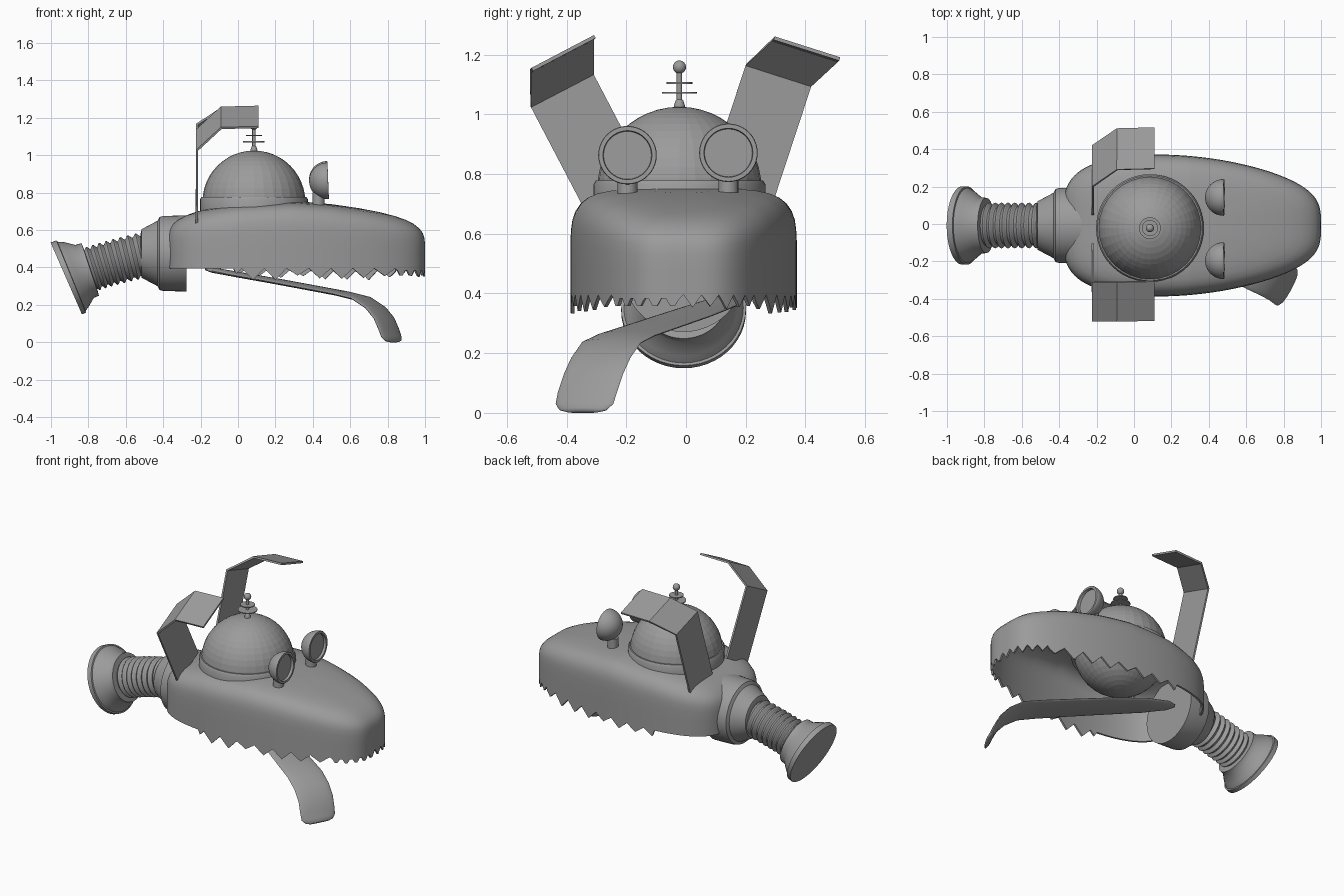
import bpy, bmesh, math, random
from mathutils import Vector

if "Cube" in bpy.data.objects:
    bpy.data.objects.remove(bpy.data.objects["Cube"])

random.seed(4)
CY = -0.008  # centre line of the head
GREY = bpy.data.materials.new("dark_grey")
GREY.diffuse_color = (0.33, 0.33, 0.33, 1)
GREY.use_nodes = True
GREY.node_tree.nodes["Principled BSDF"].inputs["Base Color"].default_value = GREY.diffuse_color


def finish(name, bm, thickness=0.0, offset=-1, angle=35):
    bmesh.ops.recalc_face_normals(bm, faces=bm.faces)
    me = bpy.data.meshes.new(name)
    bm.to_mesh(me)
    bm.free()
    me.materials.append(GREY)
    ob = bpy.data.objects.new(name, me)
    bpy.context.collection.objects.link(ob)
    bpy.ops.object.select_all(action='DESELECT')
    ob.select_set(True)
    bpy.context.view_layer.objects.active = ob
    if thickness:
        mod = ob.modifiers.new("thickness", 'SOLIDIFY')
        mod.thickness, mod.offset = thickness, offset
        bpy.ops.object.modifier_apply(modifier=mod.name)
    bpy.ops.object.shade_smooth_by_angle(angle=math.radians(angle))
    return ob


def loft(name, rings, caps=(True, True), **kw):
    """Skin closed rings of equal point count."""
    bm = bmesh.new()
    vs = [[bm.verts.new(p) for p in r] for r in rings]
    n = len(vs[0])
    for a, b in zip(vs, vs[1:]):
        for i in range(n):
            j = (i + 1) % n
            bm.faces.new((a[i], a[j], b[j], b[i]))
    if caps[0]:
        bm.faces.new(vs[0][::-1])
    if caps[1]:
        bm.faces.new(vs[-1])
    return finish(name, bm, **kw)


def tube(name, stations, n=40, **kw):
    """Circular rings from (centre, axis, radius) stations."""
    rings = []
    for c, axis, r in stations:
        t = Vector(axis).normalized()
        u = t.cross(Vector((0, 1, 0)))
        v = t.cross(u)
        rings.append([Vector(c) + r * (math.cos(a) * u + math.sin(a) * v)
                      for a in (2 * math.pi * i / n for i in range(n))])
    return loft(name, rings, **kw)


def turned(name, origin, axis, profile, n=40, **kw):
    """Straight turned part; profile is (distance along axis, radius)."""
    o, a = Vector(origin), Vector(axis)
    return tube(name, [(o + a * d, axis, r) for d, r in profile], n, **kw)


def ball(name, centre, r, seg, rings, **kw):
    bm = bmesh.new()
    bmesh.ops.create_uvsphere(bm, u_segments=seg, v_segments=rings, radius=r)
    bmesh.ops.translate(bm, verts=bm.verts, vec=centre)
    return finish(name, bm, **kw)


def lerp(table, x):
    for (x0, y0), (x1, y1) in zip(table, table[1:]):
        if x <= x1:
            return y0 + (y1 - y0) * max(0, (x - x0) / (x1 - x0))
    return table[-1][1]


# Head shell: plan outline (rounder at the snout), evenly resampled
def plan(t):
    c, s = math.cos(t), math.sin(t)
    x = 0.31 + 0.69 * c
    k = x + 0.2
    w = 0.409 - 0.06 * k - 0.03 * k * k
    return Vector((x, math.copysign(abs(s) ** (0.58 if c > 0 else 0.5), s) * w))


dense = [plan(2 * math.pi * i / 6000) for i in range(6001)]
lengths = [0]
for a, b in zip(dense, dense[1:]):
    lengths.append(lengths[-1] + (b - a).length)
N, outline, k = 240, [], 0
for i in range(N):
    while lengths[k] < lengths[-1] * i / N:
        k += 1
    outline.append(dense[k])

# Jagged teeth along the rim, smaller and closer at the snout
teeth, phase, depth = [], 0.0, 0.05
for p in outline:
    f = phase % 1
    if f < 1e-6:
        depth = random.uniform(0.035, 0.065)
    teeth.append(depth * (1 - abs(2 * f - 1)) if p.x > -0.02 else 0)
    phase += 0.25 if p.x > 0.85 else 0.125

TOP = [(-.38, .69), (-.2, .72), (0, .745), (.3, .755), (.5, .74), (.7, .715), (.9, .68), (1, .66)]
LEVELS = [(1, .07), (1, .3), (1, .5), (.994, .62), (.982, .71), (.955, .79), (.91, .86),
          (.85, .91), (.77, .945), (.65, .97), (.5, .985), (.3, .995), (.1, 1)]
rings = [[(p.x, p.y + CY, 0.395 - d) for p, d in zip(outline, teeth)]]
for r, f in LEVELS:
    ring = []
    for p in outline:
        x = 0.31 + (p.x - 0.31) * r
        ring.append((x, p.y * r + CY, 0.395 + (lerp(TOP, x) - 0.395) * f))
    rings.append(ring)
loft("head_shell", rings, caps=(False, True), thickness=0.012, angle=50)

# Faceted dome with base ring
DX, DY = 0.085, -0.022
ball("dome", (DX, DY, 0.75), 0.275, 32, 24, angle=1)
turned("dome_ring", (DX, DY, 0), (0, 0, 1), [(.70, .288), (.765, .288), (.778, .28), (.778, .26)], 48)

# Antenna
turned("antenna_stem", (DX, DY, 0), (0, 0, 1),
       [(1.01, .02), (1.03, .018), (1.045, .013), (1.05, .009), (1.16, .009)], 16)
for z, r in ((1.072, .058), (1.105, .043)):
    turned("antenna_disc", (DX, DY, z), (0, 0, 1), [(-.003, r), (.003, r)], 32)
ball("antenna_tip", (DX, DY, 1.158), 0.022, 16, 12)

# Eyes: half-round cups with recessed lenses on short stalks
for y, z in ((-.196, .863), (.142, .871)):
    cup = [(-.098 * math.cos(a), .098 * math.sin(a))
           for a in (math.pi / 2 * max(i, .1) / 10 for i in range(11))]
    turned("eye", (.478, y, z), (1, 0, 0.04), cup + [(.004, .096), (.004, .082), (-.012, .08)])
    turned("eye_stalk", (.43, y, 0), (0, 0, 1), [(.72, .033), (.80, .033)], 24)

# Ears: bent strips as (outer, inner) edge points
EARS = {
    "ear_right": [((-.22, -.313, .63), (-.22, -.103, .74)), ((-.22, -.52, 1.025), (-.22, -.31, 1.135)),
                  ((-.09, -.52, 1.145), (-.09, -.31, 1.255)), ((.11, -.515, 1.15), (.11, -.305, 1.26))],
    "ear_left": [((-.22, .267, .63), (-.22, .047, .70)), ((-.22, .42, 1.095), (-.22, .2, 1.165)),
                 ((-.09, .51, 1.18), (-.09, .29, 1.25)), ((.11, .515, 1.185), (.11, .295, 1.255))],
}
for name, pairs in EARS.items():
    bm = bmesh.new()
    rows = [[bm.verts.new(p) for p in pair] for pair in pairs]
    for a, b in zip(rows, rows[1:]):
        bm.faces.new((a[0], a[1], b[1], b[0]))
    finish(name, bm, thickness=0.012, offset=0, angle=15)

# Neck collar
turned("neck_collar", (0, CY, .475), (1, 0, 0),
       [(-.52, .11), (-.515, .13), (-.43, .175), (-.42, .195), (-.40, .2), (-.275, .204)], 48, angle=25)

# Ribbed neck hose with flared end, swept on a gentle curve
P0, P1, P2 = Vector((-.918, CY, .341)), Vector((-.76, CY, .41)), Vector((-.49, CY, .47))
profile = [(0, .209), (.08, .209), (.085, .2), (.16, .185), (.28, .15), (.36, .148), (.365, .11)]
RIBS, STEP = 8, 8
for i in range(RIBS * STEP + 1):
    profile.append((.38 + .62 * i / (RIBS * STEP), .113 + .009 * math.sin(2 * math.pi * i / STEP)))
stations = []
for t, r in profile:
    c = P0 * (1 - t) ** 2 + P1 * 2 * t * (1 - t) + P2 * t * t
    stations.append((c, (P1 - P0) * (1 - t) + (P2 - P1) * t, r))
tube("neck_hose", stations, 48, angle=40)

# Tongue: flat oval section along a drooping path (x, y, z, half width)
PATH = [(-.17, .17, .39, .015), (-.13, .155, .385, .05), (0, .1, .362, .085), (.2, 0, .327, .1),
        (.4, -.11, .29, .105), (.56, -.2, .26, .11), (.66, -.25, .235, .113), (.735, -.285, .185, .113),
        (.78, -.31, .13, .113), (.806, -.33, .07, .113), (.82, -.34, .03, .11),
        (.83, -.345, .01, .09), (.835, -.347, .003, .06)]
side = Vector((.48, .877, 0))
rings = []
for i, (x, y, z, w) in enumerate(PATH):
    a, b = Vector(PATH[max(i - 1, 0)][:3]), Vector(PATH[min(i + 1, len(PATH) - 1)][:3])
    up = (b - a).cross(side).normalized()
    h = 0.014 if 0 < i < len(PATH) - 1 else 0.006
    rings.append([Vector((x, y, z)) + side * w * math.cos(q) + up * h * math.sin(q)
                  for q in (2 * math.pi * j / 24 for j in range(24))])
loft("tongue", rings, angle=60)
